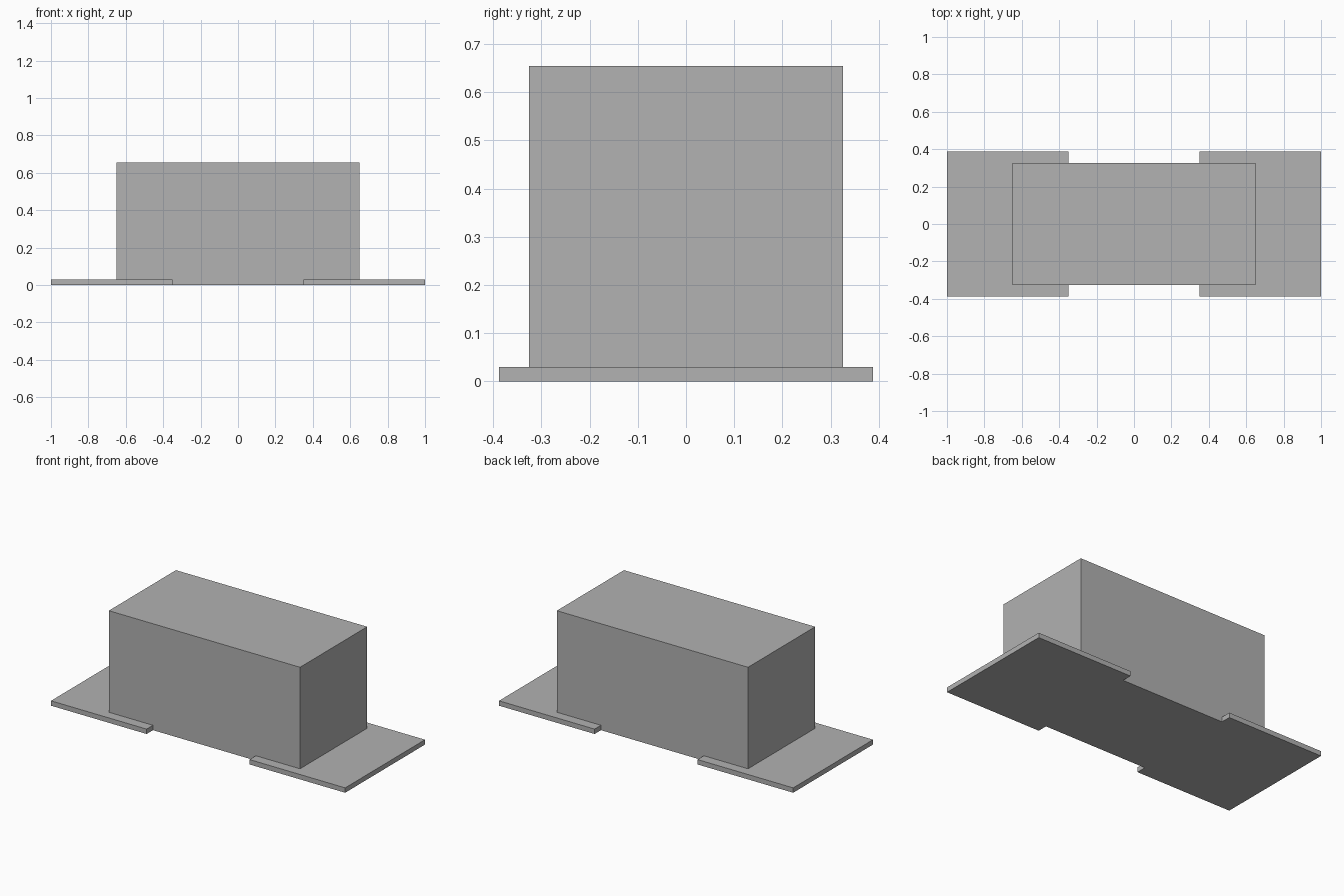
import bpy

cube = bpy.data.objects.get("Cube")
if cube:
    bpy.data.objects.remove(cube, do_unlink=True)

# Single flat grey
grey = bpy.data.materials.new("plain_grey")
grey.use_nodes = True
colour = (0.445, 0.445, 0.445, 1.0)
grey.diffuse_color = colour
grey.node_tree.nodes["Principled BSDF"].inputs["Base Color"].default_value = colour


def add_box(name, x_range, depth, height):
    """Box standing on the floor, centred on y."""
    x0, x1 = x_range
    bpy.ops.mesh.primitive_cube_add(size=1, location=((x0 + x1) / 2, 0, height / 2))
    box = bpy.context.object
    box.name = name
    box.scale = (x1 - x0, depth, height)
    bpy.ops.object.transform_apply(location=False, rotation=False, scale=True)
    box.data.materials.append(grey)
    return box


# Main block
add_box("main_block", (-0.65, 0.65), 0.652, 0.654)

# Thin base plates under both ends
add_box("left_base_plate", (0.35, 1.0), 0.775, 0.03)
add_box("right_base_plate", (-1.0, -0.35), 0.775, 0.03)
